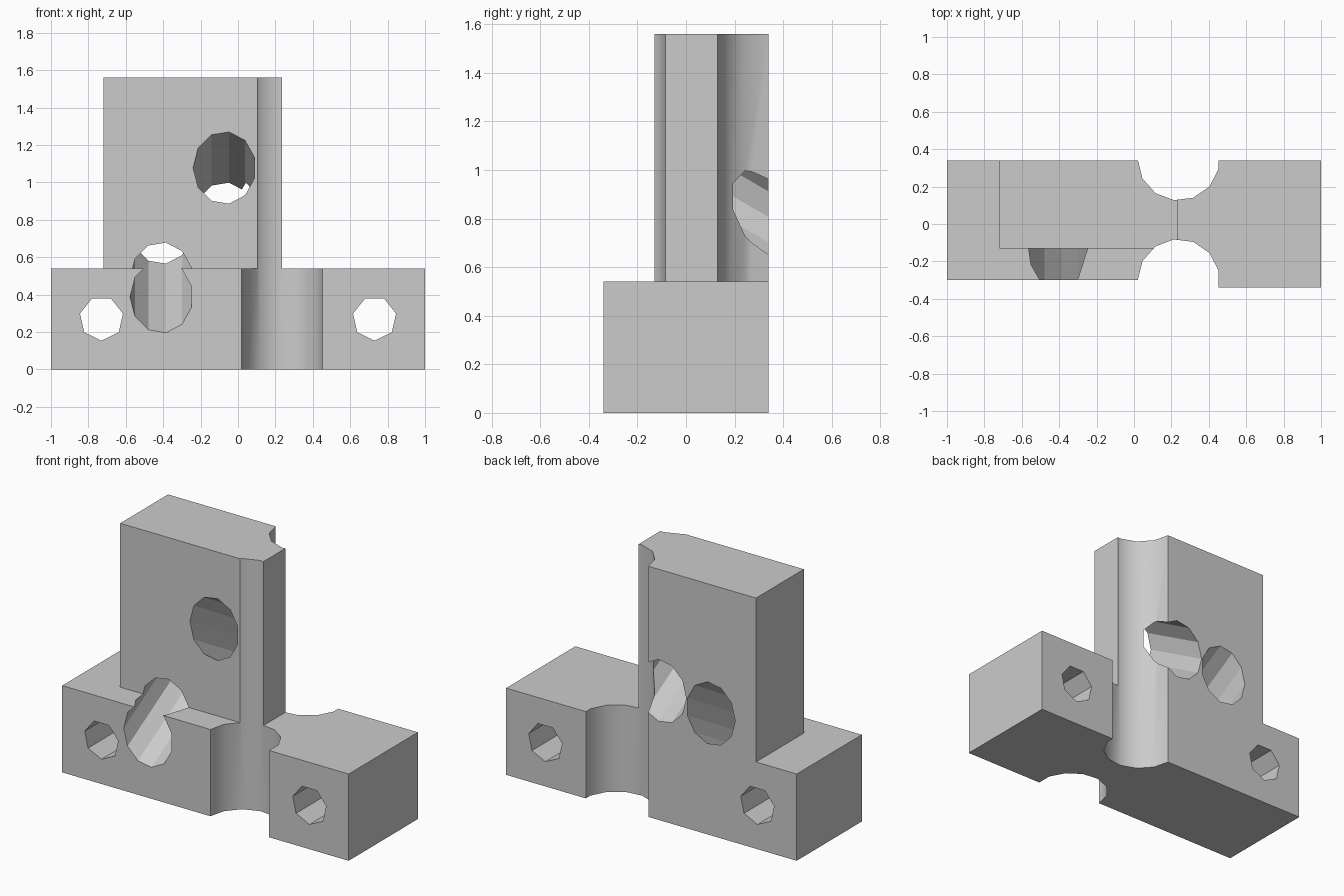
import bpy
from math import radians, pi, cos
from mathutils import Matrix, Vector

if "Cube" in bpy.data.objects:
    bpy.data.objects.remove(bpy.data.objects["Cube"], do_unlink=True)

# Single grey material
grey = bpy.data.materials.new("plain_grey")
grey.use_nodes = True
COLOUR = (0.6, 0.6, 0.6, 1)
grey.diffuse_color = COLOUR
grey.node_tree.nodes["Principled BSDF"].inputs["Base Color"].default_value = COLOUR

BACK, BASE_FRONT, FOOT_FRONT, UPRIGHT_FRONT = 0.34, -0.30, -0.34, -0.13
BASE_TOP, TOP, MID = 0.54, 1.56, 0.235


def add_mesh(name, verts, faces):
    mesh = bpy.data.meshes.new(name)
    mesh.from_pydata(verts, [], faces)
    mesh.materials.append(grey)
    obj = bpy.data.objects.new(name, mesh)
    bpy.context.collection.objects.link(obj)
    return obj


def prism(name, plan, z0, z1):
    """Extrude an anticlockwise plan outline from z0 to z1."""
    n = len(plan)
    verts = [(x, y, z) for z in (z0, z1) for x, y in plan]
    faces = [list(range(n))[::-1], list(range(n, 2 * n))]
    faces += [[i, (i + 1) % n, n + (i + 1) % n, n + i] for i in range(n)]
    return add_mesh(name, verts, faces)


def cutter(name, sides, radius, centre, turn, tilt=None):
    """Long polygonal bar; stands on z, or lies along y when tilt is given."""
    plan = []
    for i in range(sides):
        v = Matrix.Rotation(turn + 2 * pi * i / sides, 2) @ Vector((radius, 0))
        plan.append(tuple(v))
    obj = prism(name, plan, -2, 2)
    rot = Matrix() if tilt is None else Matrix.Rotation(radians(90 + tilt), 4, "X")
    obj.data.transform(Matrix.Translation(centre) @ rot)
    obj.hide_render = True
    return obj


def combine(target, other, operation):
    mod = target.modifiers.new(other.name, "BOOLEAN")
    mod.operation, mod.solver, mod.object = operation, "EXACT", other
    bpy.context.view_layer.objects.active = target
    bpy.ops.object.modifier_apply(modifier=mod.name)
    bpy.data.objects.remove(other, do_unlink=True)


# Base with its deeper left foot
body = prism("mounting_block", [(-1, BASE_FRONT), (MID, BASE_FRONT), (MID, FOOT_FRONT),
                                (1, FOOT_FRONT), (1, BACK), (-1, BACK)], 0, BASE_TOP)

# Upright block
upright = prism("upright", [(-0.72, UPRIGHT_FRONT), (MID, UPRIGHT_FRONT),
                            (MID, BACK), (-0.72, BACK)], 0.3, TOP)
combine(body, upright, "UNION")

# Rounded vertical channels, front and back
for y in (BASE_FRONT, BACK + 0.005):
    combine(body, cutter("channel", 13, 0.219, (0.239, y, 0.5), pi), "DIFFERENCE")

# Straight mounting holes
for x in (-0.73, 0.73):
    combine(body, cutter("bolt_hole", 7, 0.118, (x, 0, 0.272), -pi / 2, 0), "DIFFERENCE")

# Slanted bores: one falls towards the back, one rises
for x, y, z, tilt in ((-0.072, UPRIGHT_FRONT, 1.078, -30),
                      (-0.409, BASE_FRONT, 0.388, 30)):
    combine(body, cutter("slanted_bore", 11, 0.168, (x, y, z), pi, tilt), "DIFFERENCE")

# Smooth channels, crisp edges elsewhere
bpy.ops.object.select_all(action="DESELECT")
body.select_set(True)
bpy.context.view_layer.objects.active = body
bpy.ops.object.shade_smooth_by_angle(angle=radians(30))
